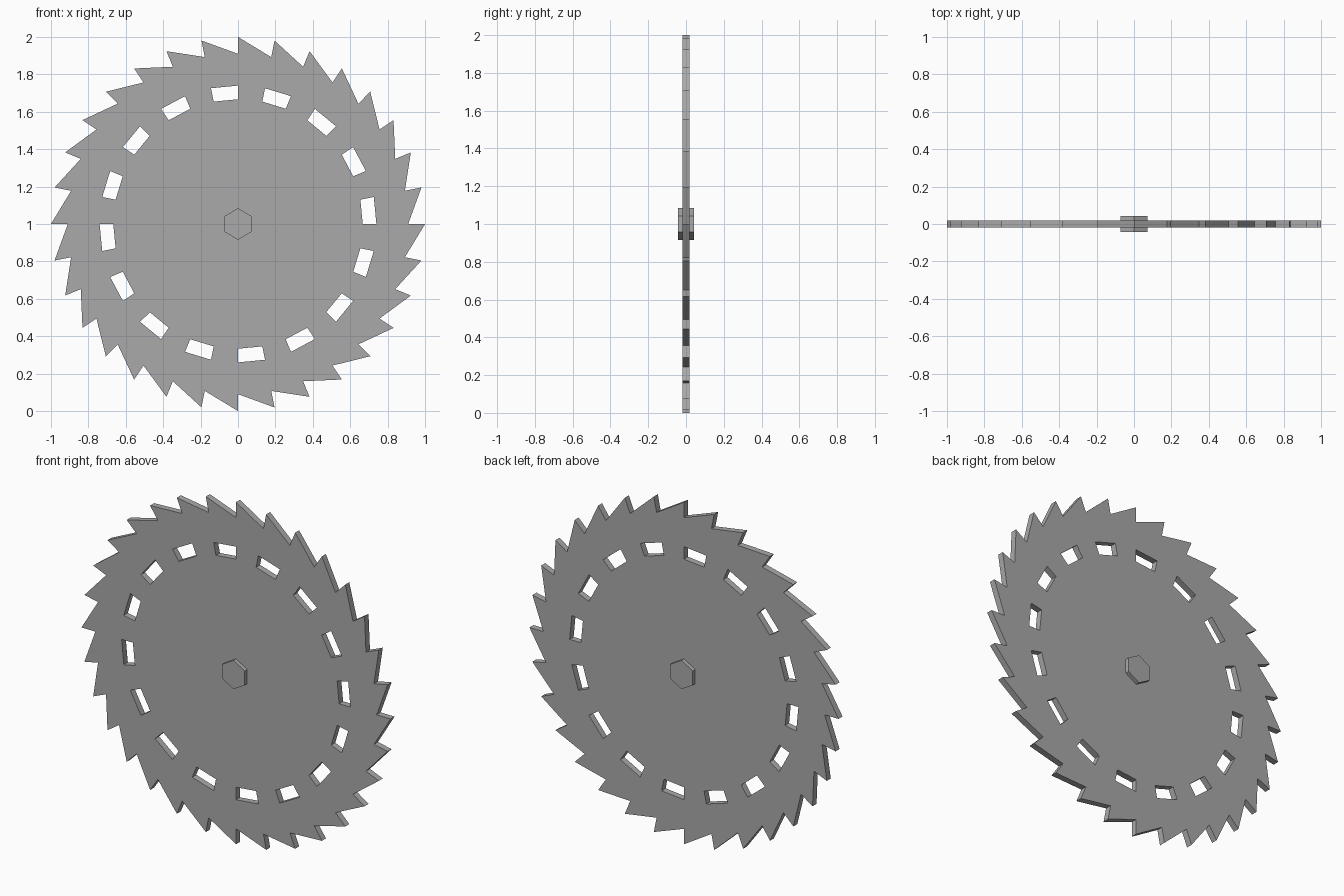
import bpy, bmesh
from math import cos, sin, pi
from mathutils import Vector

cube = bpy.data.objects.get("Cube")
if cube:
    bpy.data.objects.remove(cube, do_unlink=True)

TEETH = 32
CENTRE_Z = 1.0

steel = bpy.data.materials.new("steel_grey")
steel.use_nodes = True
steel.diffuse_color = (0.4, 0.4, 0.4, 1)
steel.node_tree.nodes["Principled BSDF"].inputs["Base Color"].default_value = (0.4, 0.4, 0.4, 1)


def ring(bm, radius, count, depth, start=0.0):
    """Circle of vertices facing the front at y = -depth."""
    return [bm.verts.new((radius * cos(start + 2 * pi * i / count), -depth,
                          CENTRE_Z + radius * sin(start + 2 * pi * i / count)))
            for i in range(count)]


def finish(bm, name, depth):
    """Extrude the flat outline to a slab centred on y = 0."""
    out = bmesh.ops.extrude_face_region(bm, geom=bm.faces[:], use_keep_orig=True)
    moved = [g for g in out["geom"] if isinstance(g, bmesh.types.BMVert)]
    bmesh.ops.translate(bm, verts=moved, vec=Vector((0, 2 * depth, 0)))
    bmesh.ops.recalc_face_normals(bm, faces=bm.faces[:])
    mesh = bpy.data.meshes.new(name)
    bm.to_mesh(mesh)
    bm.free()
    mesh.materials.append(steel)
    obj = bpy.data.objects.new(name, mesh)
    bpy.context.collection.objects.link(obj)
    return obj


# Saw disc: plain centre, ring of slots, toothed rim
HALF = 0.0185
bm = bmesh.new()
inner, outer, valley, tip = [ring(bm, r, TEETH, HALF) for r in (0.667, 0.74, 0.91, 1.0)]
bm.faces.new(inner)
for i in range(TEETH):
    j = (i + 1) % TEETH
    if i % 2:  # every other sector is left open as a slot
        bm.faces.new((inner[i], outer[i], outer[j], inner[j]))
    bm.faces.new((outer[i], valley[i], valley[j], outer[j]))
    bm.faces.new((valley[i], tip[j], valley[j]))
finish(bm, "saw_disc", HALF)

# Hexagonal hub standing proud on both sides
HUB = 0.042
bm = bmesh.new()
bm.faces.new(ring(bm, 0.084, 6, HUB, pi / 2))
finish(bm, "hex_hub", HUB)
